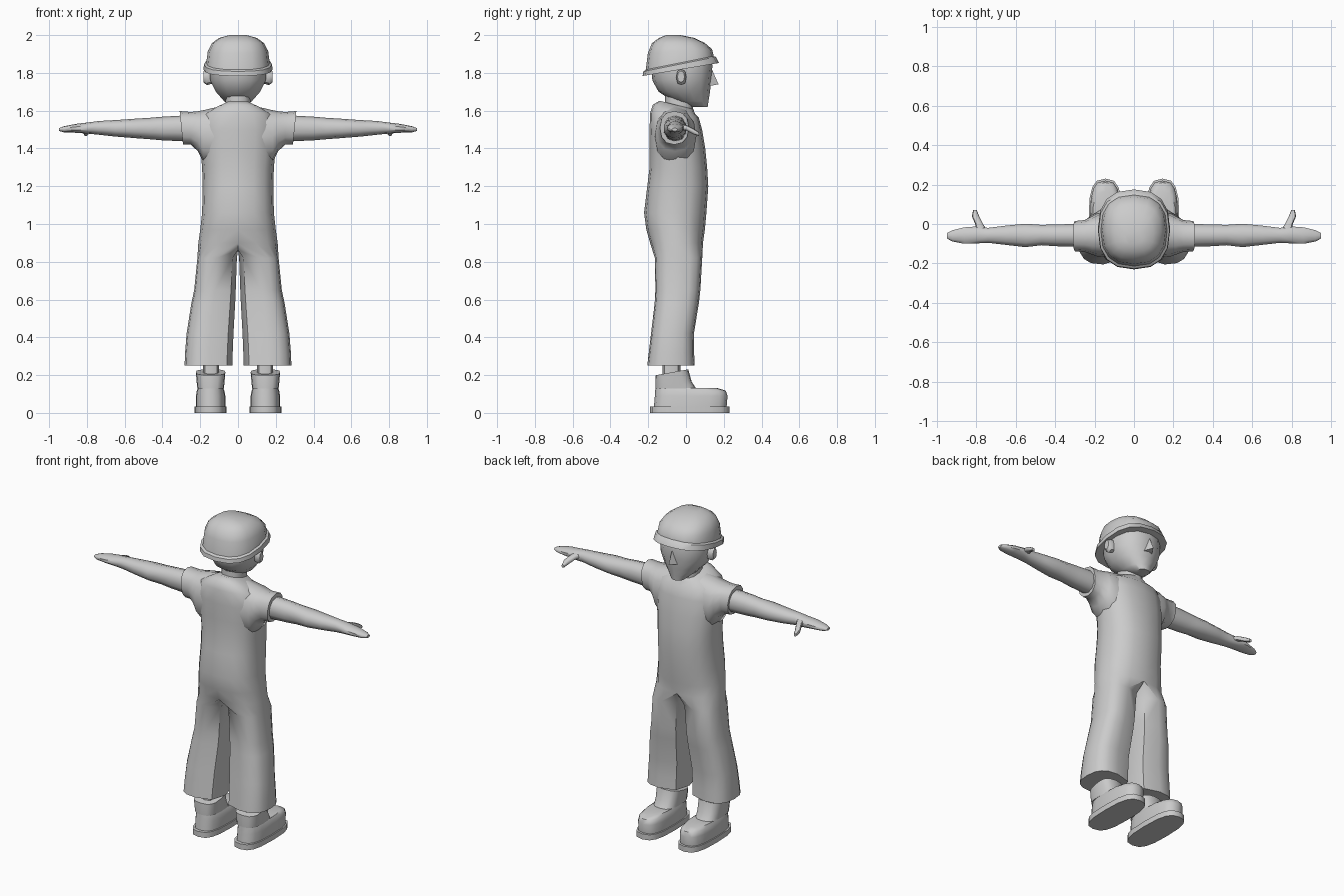
import bpy, bmesh, math

grey = bpy.data.materials.new("plain grey")
grey.diffuse_color = (0.6, 0.6, 0.6, 1)


def spow(v, e):
    return math.copysign(abs(v) ** e, v) if abs(v) > 1e-6 else 0.0


def ring(axis, t, a0, a1, b0, b1, n=12, sq=2.4, tilt=0.0, start=-90):
    """Squared oval across an axis; tilt shifts it along the axis with b."""
    pts = []
    for i in range(n):
        ang = math.radians(start + 360 * i / n)
        a = (a0 + a1) / 2 + (a1 - a0) / 2 * spow(math.cos(ang), 2 / sq)
        db = (b1 - b0) / 2 * spow(math.sin(ang), 2 / sq)
        b, h = (b0 + b1) / 2 + db, t + tilt * db
        pts.append({"z": (a, b, h), "x": (h, a, b), "y": (a, h, b)}[axis])
    return pts


def strip(bm, lo, hi, closed=True):
    n = len(lo)
    for i in range(n if closed else n - 1):
        j = (i + 1) % n
        bm.faces.new((lo[i], lo[j], hi[j], hi[i]))


def finish(name, bm, mirror=False, angle=48):
    bmesh.ops.remove_doubles(bm, verts=bm.verts, dist=0.0005)
    bmesh.ops.recalc_face_normals(bm, faces=bm.faces)
    me = bpy.data.meshes.new(name)
    bm.to_mesh(me)
    bm.free()
    me.materials.append(grey)
    ob = bpy.data.objects.new(name, me)
    bpy.context.collection.objects.link(ob)
    bpy.ops.object.select_all(action="DESELECT")
    bpy.context.view_layer.objects.active = ob
    ob.select_set(True)
    if mirror:
        m = ob.modifiers.new("mirror", "MIRROR")
        m.use_clip = True
        bpy.ops.object.modifier_apply(modifier=m.name)
    bpy.ops.object.shade_smooth_by_angle(angle=math.radians(angle))
    return ob


def loft(name, rings, mirror=False, angle=48):
    bm = bmesh.new()
    vs = [[bm.verts.new(p) for p in r] for r in rings]
    for lo, hi in zip(vs, vs[1:]):
        strip(bm, lo, hi)
    bm.faces.new(vs[0])
    bm.faces.new(vs[-1])
    return finish(name, bm, mirror, angle)


# Overalls: half torso running into one trouser leg, then mirrored
bm = bmesh.new()
torso = [  # z, half width, back, front, tilt
    (1.63, 0.075, -0.14, 0.04, -0.25), (1.61, 0.12, -0.175, 0.045, -0.2),
    (1.575, 0.185, -0.19, 0.068, -0.1), (1.50, 0.205, -0.193, 0.085, 0),
    (1.40, 0.20, -0.193, 0.102, 0), (1.30, 0.19, -0.193, 0.112, 0),
    (1.20, 0.187, -0.205, 0.118, 0), (1.06, 0.19, -0.222, 0.108, 0),
    (0.97, 0.2, -0.21, 0.10, 0), (0.90, 0.21, -0.19, 0.09, 0)]
half = []
for z, w, y0, y1, tilt in torso:
    pts = ring("z", z, -w, w, y0, y1, 16, 2.4, tilt)[:9]
    half.append([bm.verts.new(p) for p in pts])
for lo, hi in zip(half, half[1:]):
    strip(bm, lo, hi, closed=False)
bm.faces.new(half[0])
crotch = [bm.verts.new((0, y, 0.862)) for y in (0.03, -0.05, -0.12)]
prev = half[-1] + crotch
for z, x0, x1, y0, y1 in [
        (0.82, 0.006, 0.215, -0.165, 0.086), (0.65, 0.012, 0.232, -0.162, 0.076),
        (0.58, 0.015, 0.247, -0.166, 0.068), (0.42, 0.024, 0.272, -0.185, 0.042),
        (0.32, 0.028, 0.28, -0.197, 0.043), (0.25, 0.03, 0.283, -0.205, 0.046)]:
    full = ring("z", z, x0, x1, y0, y1, 16, 2.7)
    cur = [bm.verts.new(p) for p in full[:9] + full[10:15:2]]
    strip(bm, prev, cur)
    prev = cur
bm.faces.new(prev)
finish("overalls", bm, mirror=True)

# Short sleeves, flaring into the underarm
loft("sleeve", [ring("x", x, y0, y1, z0, z1, 12, 2.3, tilt) for x, z0, z1, y0, y1, tilt in [
    (0.10, 1.30, 1.622, -0.17, 0.05, 0), (0.185, 1.33, 1.602, -0.165, 0.055, 0),
    (0.212, 1.385, 1.597, -0.155, 0.04, 0), (0.25, 1.42, 1.593, -0.142, 0.02, 0),
    (0.30, 1.42, 1.598, -0.138, 0.015, 0.1)]], mirror=True)

# Arms with flat mitten hands
loft("arm", [ring("x", x, y0, y1, z0, z1, 10, 2.2) for x, z0, z1, y0, y1 in [
    (0.22, 1.435, 1.578, -0.12, 0.005), (0.40, 1.443, 1.568, -0.115, 0.0),
    (0.47, 1.449, 1.562, -0.11, -0.002), (0.55, 1.455, 1.557, -0.12, 0.004),
    (0.65, 1.463, 1.55, -0.108, -0.006), (0.74, 1.473, 1.545, -0.097, -0.018),
    (0.79, 1.478, 1.538, -0.10, -0.01), (0.86, 1.483, 1.53, -0.102, -0.015),
    (0.92, 1.485, 1.518, -0.09, -0.03), (0.947, 1.492, 1.508, -0.075, -0.045)]], mirror=True)

# Thumbs
loft("thumb", [ring("y", y, x0, x1, z0, z1, 8) for y, x0, x1, z0, z1 in [
    (-0.04, 0.74, 0.80, 1.50, 1.53), (0.0, 0.765, 0.805, 1.495, 1.525),
    (0.04, 0.785, 0.822, 1.475, 1.505), (0.07, 0.797, 0.815, 1.465, 1.485)]], mirror=True)

# Head and neck
loft("neck", [ring("z", z, -w, w, y0, y1) for z, w, y0, y1 in [
    (1.57, 0.07, -0.115, 0.04), (1.64, 0.066, -0.11, 0.035), (1.72, 0.066, -0.11, 0.04)]])
loft("head", [ring("z", z, -w, w, y0, y1, 14, 2.2) for z, w, y0, y1 in [
    (1.62, 0.04, 0.035, 0.115), (1.65, 0.075, -0.07, 0.119), (1.70, 0.12, -0.145, 0.127),
    (1.76, 0.15, -0.178, 0.134), (1.84, 0.155, -0.185, 0.14), (1.90, 0.14, -0.17, 0.12)]])

# Nose wedge
bm = bmesh.new()
top, tip, left, right, back = [bm.verts.new(p) for p in [
    (0, 0.13, 1.835), (0, 0.172, 1.74), (-0.03, 0.122, 1.73),
    (0.03, 0.122, 1.73), (0, 0.10, 1.75)]]
for f in [(top, tip, left), (top, right, tip), (tip, right, left),
          (top, left, back), (top, back, right), (left, right, back)]:
    bm.faces.new(f)
finish("nose", bm)

# Ears
loft("ear", [ring("x", x, y0, y1, z0, z1, 8) for x, z0, z1, y0, y1 in [
    (0.13, 1.745, 1.82, -0.045, 0.0), (0.165, 1.735, 1.82, -0.052, 0.002),
    (0.182, 1.75, 1.81, -0.045, -0.008)]], mirror=True)

# Helmet: tilted brim and rounded dome
loft("helmet", [ring("z", z, -w, w, y0, y1, 16, 2.5, tilt) for z, w, y0, y1, tilt in [
    (1.818, 0.183, -0.23, 0.175, 0.17), (1.846, 0.18, -0.226, 0.158, 0.2),
    (1.853, 0.168, -0.213, 0.147, 0.2), (1.915, 0.16, -0.202, 0.138, 0.06),
    (1.958, 0.138, -0.18, 0.10, 0), (1.985, 0.10, -0.142, 0.045, 0),
    (2.0, 0.045, -0.105, -0.03, 0)]], angle=40)

# Ankles and boots
loft("ankle", [ring("z", z, 0.10, 0.185, -0.125, -0.03, 8) for z in (0.18, 0.30)], mirror=True)
loft("boot", [ring("z", z, 0.145 - w, 0.145 + w, y0, y1, 16, 2.9, tilt) for z, w, y0, y1, tilt in [
    (0.03, 0.078, -0.17, 0.215, 0), (0.09, 0.078, -0.165, 0.22, 0),
    (0.118, 0.073, -0.163, 0.21, 0), (0.132, 0.066, -0.162, 0.165, 0),
    (0.128, 0.07, -0.162, 0.055, 0), (0.165, 0.074, -0.162, 0.03, 0),
    (0.215, 0.078, -0.16, 0.012, 0.18)]], mirror=True)
loft("sole", [ring("z", z, 0.06, 0.23, -0.19, 0.23, 16, 2.9) for z in (0, 0.034)], mirror=True)
